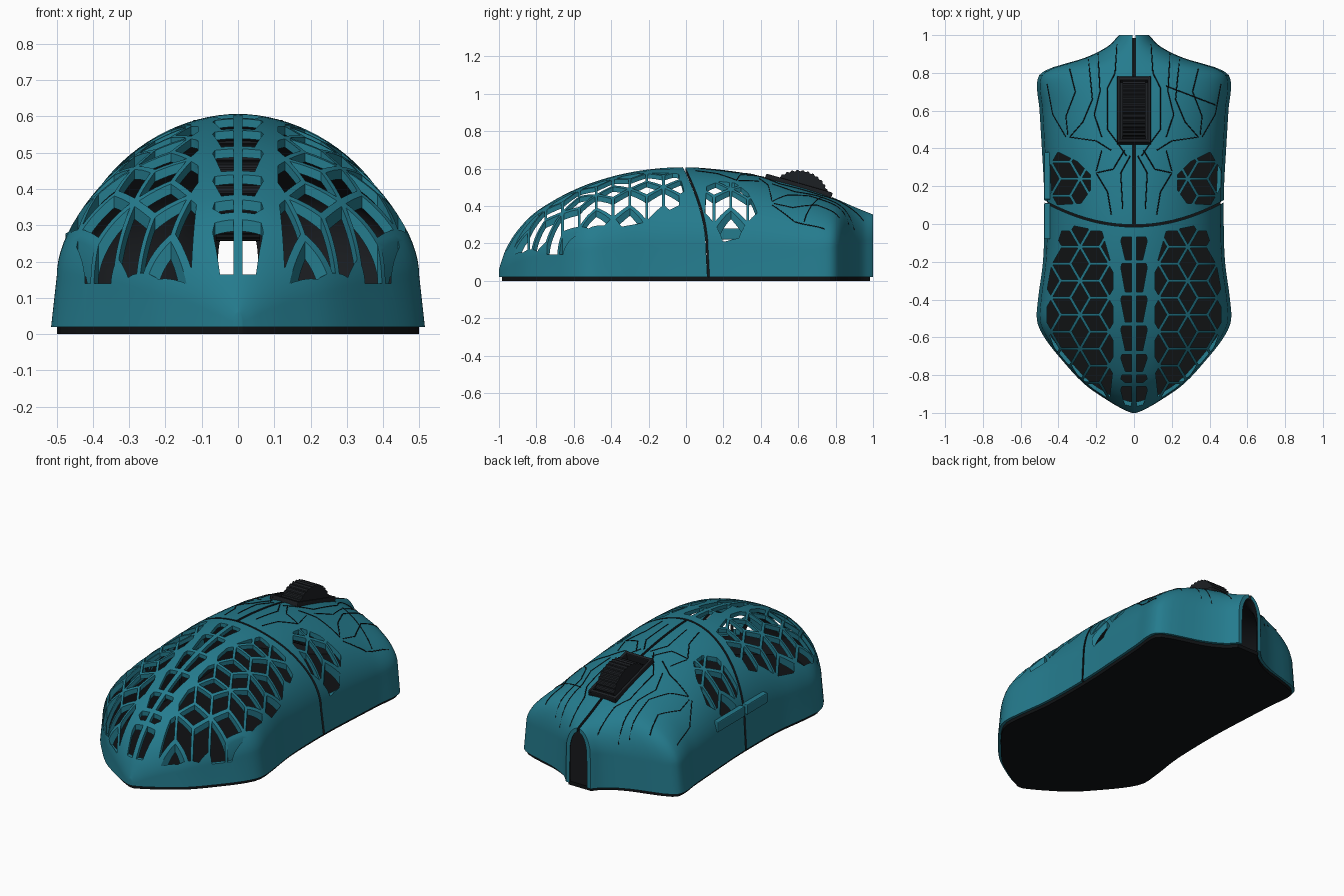
import bpy, bmesh, math
from mathutils import Vector

if "Cube" in bpy.data.objects:
    bpy.data.objects.remove(bpy.data.objects["Cube"])


def material(name, rgb):
    m = bpy.data.materials.new(name)
    m.diffuse_color = (*rgb, 1)
    m.use_nodes = True
    m.node_tree.nodes["Principled BSDF"].inputs["Base Color"].default_value = m.diffuse_color
    return m


TEAL = material("teal", (0.018, 0.20, 0.27))
DARK = material("dark", (0.012, 0.014, 0.017))
BLACK = material("black", (0.005, 0.006, 0.007))

# Body curves along y: half width, crown height, share of height that is wall
WIDTH = [(-1, .012), (-.985, .05), (-.94, .13), (-.85, .26), (-.71, .39), (-.6, .475), (-.515, .513),
         (-.4, .508), (-.2, .482), (0, .475), (.2, .477), (.4, .488), (.6, .5), (.77, .51),
         (.82, .455), (.88, .26), (.94, .14), (1, .08)]
HEIGHT = [(-1, .06), (-.985, .11), (-.96, .175), (-.9, .27), (-.8, .37), (-.6, .485), (-.4, .556),
          (-.2, .595), (0, .607), (.2, .592), (.4, .56), (.6, .51), (.75, .46), (.9, .395), (1, .355)]
WALL = [(-1, .3), (-.5, .27), (.4, .27), (.75, .35), (1, .6)]


def curve(pts, y):
    y = min(max(y, pts[0][0]), pts[-1][0])
    i = next(i for i in range(len(pts) - 1) if y <= pts[i + 1][0])

    def slope(j):
        a, b = pts[max(j - 1, 0)], pts[min(j + 1, len(pts) - 1)]
        return (b[1] - a[1]) / (b[0] - a[0])
    (x0, v0), (x1, v1) = pts[i], pts[i + 1]
    d = x1 - x0
    t = (y - x0) / d
    return ((2*t**3 - 3*t*t + 1) * v0 + (t**3 - 2*t*t + t) * d * slope(i)
            + (3*t*t - 2*t**3) * v1 + (t**3 - t*t) * d * slope(i + 1))


def inset(pts, y, off):
    g = (curve(pts, y + .005) - curve(pts, y - .005)) / .01
    return max(curve(pts, y) - off * min(math.hypot(1, g), 3), .006)


def section(y, off, zb):
    w, h = inset(WIDTH, y, off), inset(HEIGHT, y, off)
    z0 = .02 + curve(WALL, y) * (h - .02)
    arc = []
    for i in range(49):
        a = math.pi * i / 48
        c, s = math.cos(a), max(math.sin(a), 0)
        arc.append((math.copysign(abs(c) ** 1.05, c) * .97 * w, y, z0 + (h - z0) * s ** 1.05))
    low = [(w, y, zb)] + ([(w, y, .02)] if zb < .02 else [])
    return low + arc + [(-x, yy, z) for x, yy, z in reversed(low)]


def surface(x, y):
    w, h = curve(WIDTH, y) * .97, curve(HEIGHT, y)
    z0 = .02 + curve(WALL, y) * (h - .02)
    c = min(abs(x) / w, 1) ** (1 / 1.05)
    return z0 + (h - z0) * (1 - c * c) ** .525


def finish(bm, name, mat):
    bmesh.ops.recalc_face_normals(bm, faces=bm.faces)
    me = bpy.data.meshes.new(name)
    bm.to_mesh(me)
    bm.free()
    ob = bpy.data.objects.new(name, me)
    bpy.context.collection.objects.link(ob)
    me.materials.append(mat)
    return ob


def loft(name, ys, off, zb, mat):
    bm = bmesh.new()
    rings = [[bm.verts.new(p) for p in section(y, off, zb)] for y in ys]
    n = len(rings[0])
    for a, b in zip(rings, rings[1:]):
        for i in range(n):
            j = (i + 1) % n
            bm.faces.new((a[i], a[j], b[j], b[i]))
    bm.faces.new(rings[0])
    bm.faces.new(rings[-1])
    return finish(bm, name, mat)


def prisms(name, items, mat):
    bm = bmesh.new()
    for poly, z0, z1 in items:
        lo = [bm.verts.new((x, y, z0)) for x, y in poly]
        hi = [bm.verts.new((x, y, z1)) for x, y in poly]
        bm.faces.new(lo)
        bm.faces.new(hi)
        for i in range(len(poly)):
            j = (i + 1) % len(poly)
            bm.faces.new((lo[i], lo[j], hi[j], hi[i]))
    return finish(bm, name, mat)


def clip(poly, region):
    for a, b in zip(region, region[1:] + region[:1]):
        side = lambda p: (b[0]-a[0]) * (p[1]-a[1]) - (b[1]-a[1]) * (p[0]-a[0])
        out = []
        for p, q in zip(poly, poly[1:] + poly[:1]):
            sp, sq = side(p), side(q)
            if sp >= 0:
                out.append(p)
            if sp * sq < 0:
                t = sp / (sp - sq)
                out.append((p[0] + t*(q[0]-p[0]), p[1] + t*(q[1]-p[1])))
        poly = out
    return poly


def area(p):
    return abs(sum(a[0]*b[1] - a[1]*b[0] for a, b in zip(p, p[1:] + p[:1]))) / 2


def lattice(region, z0, s=.18):
    # Diamond holes, one on every edge of a triangular grid
    out = []
    for i in range(-10, 11):
        for j in range(-14, 10):
            p = Vector((.285 + i * s * .866, -.30 + (j + (i % 2) / 2) * s))
            for k in range(3):
                a = math.radians(90 + 60 * k)
                d = Vector((math.cos(a), math.sin(a))) * s / 2
                e = Vector((-d.y, d.x)) / math.sqrt(3)
                c = p + d
                poly = clip([tuple(c + v * .84) for v in (d, e, -d, -e)], region)
                if len(poly) > 2 and area(poly) > .0008:
                    out += [(poly, z0, 1), ([(-x, y) for x, y in poly], z0, 1)]
    return out


# Hollow shell with its cutters
shell = loft("shell", [-math.cos(math.pi * i / 90) for i in range(91)], 0, .02, TEAL)
cavity = loft("cavity_cutter", [-.955 + 1.975 * (1 - math.cos(math.pi * i / 80)) / 2 for i in range(81)],
              .022, -.1, DARK)

rear = [(.11, -.25), (.11, -.75), (.13, -.93), (.22, -.87), (.33, -.77), (.42, -.66), (.46, -.55),
        (.46, -.35), (.43, -.18), (.37, 0), (.17, -.04)]
front = [(.23, .18), (.28, .11), (.44, .10), (.46, .2), (.46, .36), (.4, .38), (.3, .33), (.23, .26)]
holes = lattice(rear, .14) + lattice(front, .21)
for y0, y1 in [(-.07, -.19), (-.21, -.36), (-.38, -.52), (-.54, -.67), (-.69, -.78), (-.80, -.84), (-.86, -.97)]:
    for s in (1, -1):
        holes.append(([(s*.013, y1), (s*.046, y1), (s*.07, y0 - .02), (s*.064, y0), (s*.013, y0)], .165, 1))
holes.append(([(-.09, .42), (.09, .42), (.09, .78), (-.09, .78)], .3, 1))
hole_cutter = prisms("hole_cutter", holes, TEAL)

arc = [(x / 20, -.01 + .13 * (x / 20 / .475) ** 2) for x in range(-12, 13)]
seam_cutter = prisms("seam_cutter", [([(x, y - .006) for x, y in arc]
                                      + [(x, y + .006) for x, y in reversed(arc)], -.05, 1)], DARK)
slit_cutter = prisms("slit_cutter", [([(-.007, -.008), (.007, -.008), (.007, 1.1), (-.007, 1.1)], .3, 1)], DARK)

bpy.context.view_layer.objects.active = shell
for cutter in (cavity, hole_cutter, seam_cutter, slit_cutter):
    cutter.hide_render = True
    mod = shell.modifiers.new(cutter.name, 'BOOLEAN')
    mod.operation = 'DIFFERENCE'
    mod.solver = 'EXACT'
    mod.material_mode = 'TRANSFER'
    mod.object = cutter
    bpy.ops.object.modifier_apply(modifier=mod.name)
    bpy.data.objects.remove(cutter)


def smooth(ob):
    bpy.ops.object.select_all(action='DESELECT')
    ob.select_set(True)
    bpy.context.view_layer.objects.active = ob
    bpy.ops.object.shade_smooth_by_angle(angle=math.radians(30))


smooth(shell)

# Base plate
ys = [-.985 + 1.97 * (1 - math.cos(math.pi * i / 70)) / 2 for i in range(71)]
edge = [(inset(WIDTH, y, .016), y) for y in ys]
prisms("base_plate", [(edge + [(-x, y) for x, y in reversed(edge)], 0, .022)], BLACK)


def box(name, loc, size, mat, tilt=0, bevel=.006):
    bpy.ops.mesh.primitive_cube_add(size=1, location=loc, rotation=(tilt, 0, 0))
    ob = bpy.context.object
    ob.name = name
    ob.scale = size
    bpy.ops.object.transform_apply(location=False, rotation=False, scale=True)
    ob.data.materials.append(mat)
    b = ob.modifiers.new("bevel", 'BEVEL')
    b.width = bevel
    b.segments = 2
    return ob


# Wheel frame, well floor and wheel
tilt = -.28
for s, tag in ((1, "right"), (-1, "left")):
    box("wheel_frame_" + tag, (s * .081, .6, .498), (.018, .37, .05), DARK, tilt)
for dy, tag in ((-.172, "rear"), (.172, "front")):
    box("wheel_frame_" + tag, (0, .6 + dy * .96, .498 + dy * math.sin(tilt)), (.16, .02, .05), DARK, tilt)
box("wheel_well", (0, .6, .44), (.17, .35, .02), DARK, tilt)

rim = []
for i in range(144):
    a, r = math.tau * i / 144, .168 if i % 4 < 2 else .162
    rim.append((r * math.cos(a), r * math.sin(a)))
wheel = prisms("scroll_wheel", [(rim, -.06, .06)], DARK)
wheel.rotation_euler = (0, math.pi / 2, 0)
wheel.location = (0, .6, .424)

# Side buttons on the left
box("side_button_front", (-.459, .255, .25), (.034, .25, .06), TEAL)
box("side_button_rear", (-.459, .015, .25), (.034, .19, .06), TEAL)

# Engraved panel lines over the buttons
lines = [
    [(.09, .95), (.10, .8), (.14, .72), (.14, .5), (.08, .42), (.04, .36)],
    [(.24, .87), (.22, .66), (.27, .54), (.34, .46), (.2, .44), (.12, .39)],
    [(.19, .9), (.18, .7), (.21, .58), (.17, .46)],
    [(.34, .82), (.31, .7), (.36, .57), (.35, .47)],
    [(.46, .74), (.43, .58), (.36, .46)],
    [(.05, .39), (.11, .29), (.2, .27), (.14, .17), (.12, .05)],
    [(.17, .39), (.2, .28)],
    [(.02, .36), (.07, .27), (.06, .08)],
]
cu = bpy.data.curves.new("panel_lines", 'CURVE')
cu.dimensions = '3D'
cu.bevel_depth = .003
cu.bevel_resolution = 0
paths = [[(s * x, y) for x, y in ln] for ln in lines for s in (1, -1)] + [[(.17, .73), (.43, .63)]]
for path in paths:
    pts = []
    for a, b in zip(path, path[1:]):
        pts += [(a[0] + (b[0]-a[0]) * t / 8, a[1] + (b[1]-a[1]) * t / 8) for t in range(8)]
    pts.append(path[-1])
    sp = cu.splines.new('POLY')
    sp.points.add(len(pts) - 1)
    for p, (x, y) in zip(sp.points, pts):
        p.co = (x, y, surface(x, y), 1)
panel = bpy.data.objects.new("panel_lines", cu)
bpy.context.collection.objects.link(panel)
cu.materials.append(BLACK)
bpy.ops.object.select_all(action='DESELECT')
panel.select_set(True)
bpy.context.view_layer.objects.active = panel
bpy.ops.object.convert(target='MESH')
